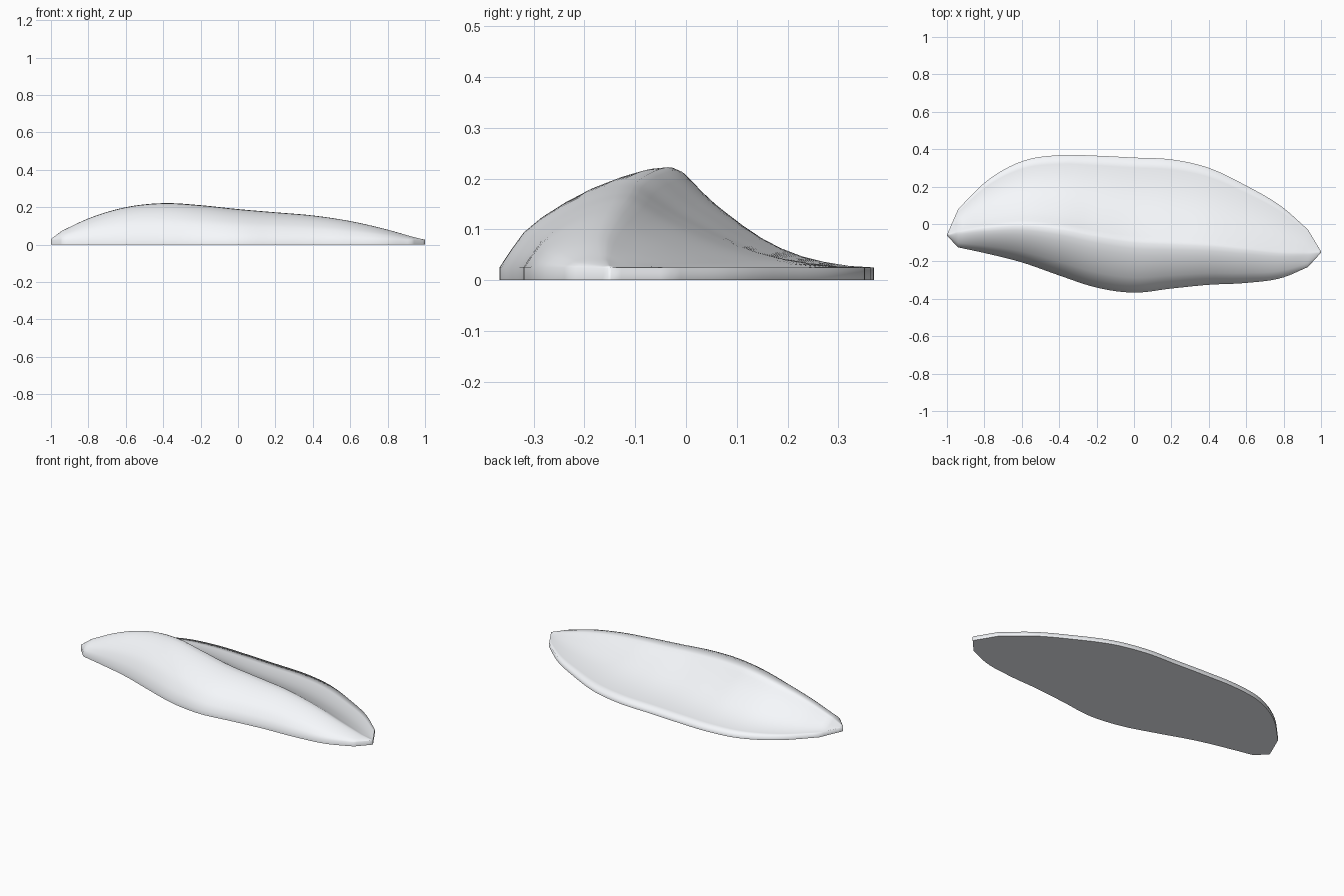
import bpy, bmesh, math

if "Cube" in bpy.data.objects:
    bpy.data.objects.remove(bpy.data.objects["Cube"])

# Stations along x: x, front edge y, crest y, back edge y, crest height
STATIONS = [
    (-1.00, -0.063, -0.06, -0.057, 0.03),
    (-0.94, -0.125, -0.045, 0.08, 0.075),
    (-0.80, -0.155, -0.025, 0.22, 0.14),
    (-0.60, -0.205, -0.01, 0.335, 0.20),
    (-0.40, -0.275, -0.03, 0.368, 0.222),
    (-0.20, -0.34, -0.07, 0.365, 0.211),
    (0.00, -0.367, -0.10, 0.355, 0.19),
    (0.20, -0.345, -0.11, 0.345, 0.173),
    (0.40, -0.325, -0.12, 0.30, 0.156),
    (0.60, -0.315, -0.14, 0.205, 0.126),
    (0.80, -0.285, -0.16, 0.085, 0.08),
    (0.93, -0.23, -0.16, -0.03, 0.043),
    (1.00, -0.153, -0.15, -0.147, 0.026),
]
BASE = 0.025
# Convex windward side and concave lee side: (fraction across, fraction of height)
FRONT = [(0, 0), (.09, .22), (.18, .42), (.3, .58), (.45, .73), (.6, .85),
         (.75, .935), (.88, .985), (1, 1)]
BACK = [(.035, .97), (.08, .88), (.14, .76), (.2, .65), (.27, .54), (.35, .42),
        (.44, .3), (.54, .195), (.65, .11), (.76, .055), (.88, .015), (1, 0)]


def slope(i, c):
    # Tangent at a station, one-sided beside the blunt straight tips
    n = len(STATIONS)
    lo = i if i == 1 else i - 1
    hi = i if i == n - 2 else i + 1
    a, m, b = STATIONS[lo], STATIONS[i], STATIONS[hi]
    if lo == i or hi == i:
        return (b[c] - a[c]) / (b[0] - a[0])
    d0, d1 = m[0] - a[0], b[0] - m[0]
    return ((m[c] - a[c]) / d0 * d1 + (b[c] - m[c]) / d1 * d0) / (d0 + d1)


def smooth_stations(steps=6):
    out = []
    n = len(STATIONS)
    for i in range(n - 1):
        p, q = STATIONS[i], STATIONS[i + 1]
        w = q[0] - p[0]
        for s in range(steps):
            t = s / steps
            row = [p[0] + w * t]
            for c in range(1, 5):
                if i in (0, n - 2):
                    row.append(p[c] + (q[c] - p[c]) * t)
                else:
                    row.append((2*t**3 - 3*t*t + 1) * p[c] + (3*t*t - 2*t**3) * q[c]
                               + (t**3 - 2*t*t + t) * w * slope(i, c)
                               + (t**3 - t*t) * w * slope(i + 1, c))
            out.append(row)
    out.append(STATIONS[-1])
    return out


def section(x, yf, yc, yb, h):
    pts = [(x, yf, 0)]
    pts += [(x, yf + (yc - yf)*t, BASE + (h - BASE)*f) for t, f in FRONT]
    pts += [(x, yc + (yb - yc)*t, BASE + (h - BASE)*f) for t, f in BACK]
    pts.append((x, yb, 0))
    return pts


# Loft the closed sections along the length, cap both tips
bm = bmesh.new()
rings = [[bm.verts.new(p) for p in section(*s)] for s in smooth_stations()]
for a, b in zip(rings, rings[1:]):
    for i in range(len(a)):
        j = (i + 1) % len(a)
        bm.faces.new((a[i], b[i], b[j], a[j]))
bm.faces.new(rings[0])
bm.faces.new(rings[-1][::-1])
bmesh.ops.recalc_face_normals(bm, faces=bm.faces)

# Smooth all over, sharp only around the flat underside
for f in bm.faces:
    f.smooth = True
for e in bm.edges:
    flat = [f.normal.z < -0.9 for f in e.link_faces]
    e.smooth = all(flat) or not any(flat)

mesh = bpy.data.meshes.new("dune")
bm.to_mesh(mesh)
bm.free()
dune = bpy.data.objects.new("dune", mesh)
bpy.context.collection.objects.link(dune)

# Pale, slightly cool white
mat = bpy.data.materials.new("pale_white")
mat.diffuse_color = (0.93, 0.95, 0.98, 1)
mat.use_nodes = True
mat.node_tree.nodes["Principled BSDF"].inputs["Base Color"].default_value = mat.diffuse_color
mesh.materials.append(mat)
